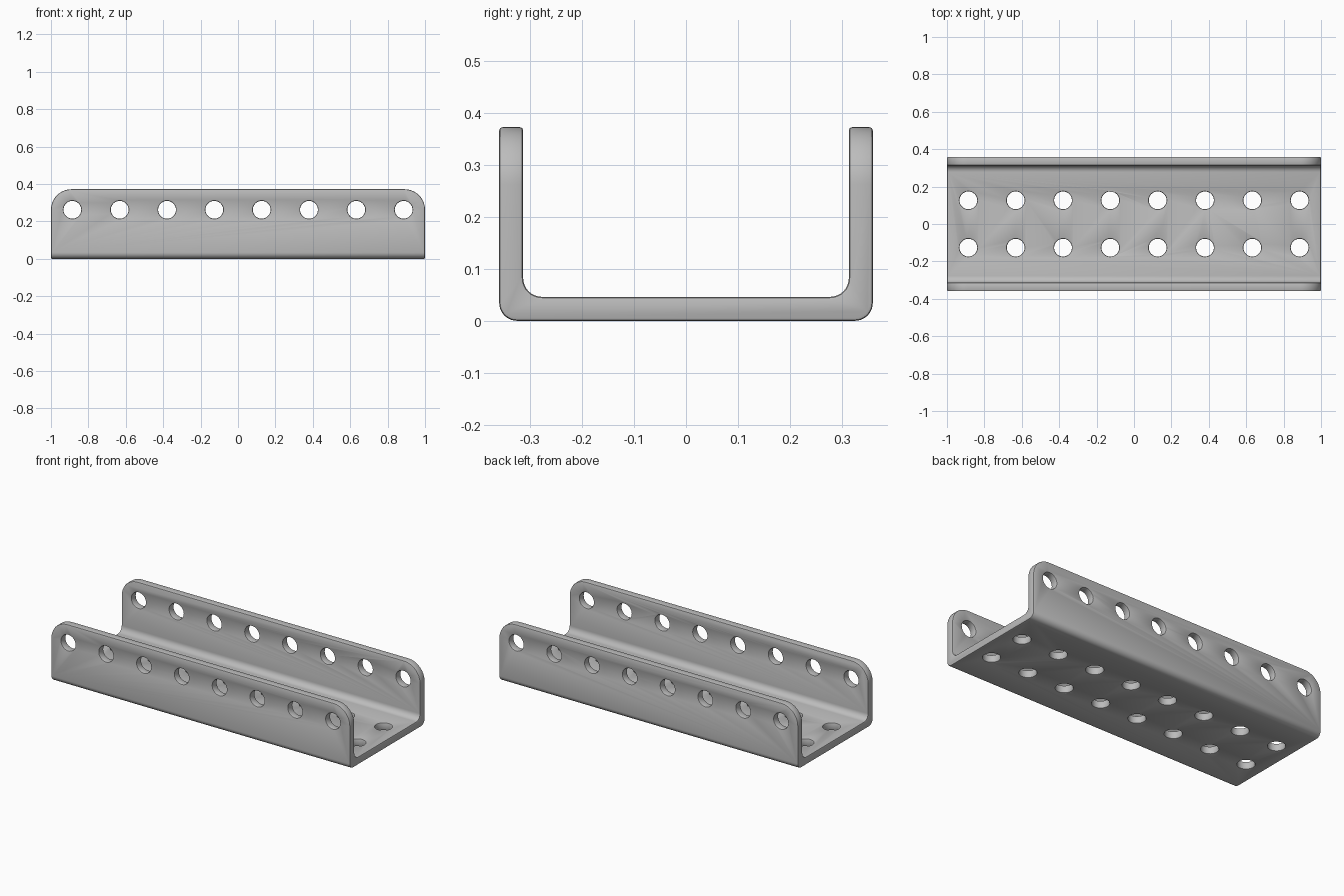
import bpy, bmesh, math
from mathutils import Vector

if "Cube" in bpy.data.objects:
    bpy.data.objects.remove(bpy.data.objects["Cube"], do_unlink=True)

HALF_Y, HEIGHT, WALL = 0.359, 0.372, 0.046
HOLE_R, PITCH, HOLE_Z = 0.0475, 0.253, 0.262
EDGE = 0.006

metal = bpy.data.materials.new("grey_metal")
metal.use_nodes = True
GREY = (0.5, 0.5, 0.5, 1)
metal.diffuse_color = GREY
metal.node_tree.nodes["Principled BSDF"].inputs["Base Color"].default_value = GREY


def arc(cx, cz, r, start, end, steps):
    """Points of an arc, angles in degrees."""
    angles = [math.radians(start + (end - start) * i / steps) for i in range(steps + 1)]
    return [(cx + r * math.cos(a), cz + r * math.sin(a)) for a in angles]


def prism(name, outline, axis, half):
    """Extrude a 2D outline symmetrically along x or y."""
    bm = bmesh.new()
    place = (lambda u, v: (-half, u, v)) if axis == "x" else (lambda u, v: (u, -half, v))
    face = bm.faces.new([bm.verts.new(place(u, v)) for u, v in outline])
    shift = Vector((2 * half, 0, 0) if axis == "x" else (0, 2 * half, 0))
    moved = bmesh.ops.extrude_face_region(bm, geom=[face])["geom"]
    bmesh.ops.translate(bm, vec=shift, verts=[v for v in moved if isinstance(v, bmesh.types.BMVert)])
    bmesh.ops.recalc_face_normals(bm, faces=bm.faces)
    return finish(name, bm)


def finish(name, bm):
    mesh = bpy.data.meshes.new(name)
    bm.to_mesh(mesh)
    bm.free()
    obj = bpy.data.objects.new(name, mesh)
    bpy.context.collection.objects.link(obj)
    mesh.materials.append(metal)
    return obj


def boolean(target, cutter, operation):
    mod = target.modifiers.new(cutter.name, "BOOLEAN")
    mod.object, mod.operation, mod.solver = cutter, operation, "EXACT"
    bpy.ops.object.modifier_apply(modifier=mod.name)
    bpy.data.objects.remove(cutter, do_unlink=True)


# U section with rounded bends, over-long so the side outline can trim it
bend, inner = 0.034, 0.036
wall_y, top = HALF_Y - WALL, HEIGHT + 0.1
half_section = (arc(HALF_Y - bend, bend, bend, 270, 360, 8) + [(HALF_Y, top), (wall_y, top)]
                + arc(wall_y - inner, WALL + inner, inner, 360, 270, 8))
section = half_section + [(-y, z) for y, z in reversed(half_section)]
channel = prism("channel", section, "x", 1.2)
bpy.context.view_layer.objects.active = channel
channel.select_set(True)

# Side outline with rounded upper corners
corner = 0.11
right_side = [(1, -0.1)] + arc(1 - corner, HEIGHT - corner, corner, 0, 90, 14)
outline = right_side + [(-x, z) for x, z in reversed(right_side)]
boolean(channel, prism("side_outline", outline, "y", 1), "INTERSECT")

# Rows of round holes through both flanges and the floor
for i in range(8):
    x = (i - 3.5) * PITCH
    circle = arc(x, HOLE_Z, HOLE_R, 0, 360, 32)[:-1]
    boolean(channel, prism("flange_hole", circle, "y", 1), "DIFFERENCE")
    for y in (-PITCH / 2, PITCH / 2):
        bm = bmesh.new()
        bmesh.ops.create_cone(bm, cap_ends=True, segments=32, radius1=HOLE_R, radius2=HOLE_R, depth=0.2)
        bmesh.ops.translate(bm, vec=(x, y, 0), verts=bm.verts)
        boolean(channel, finish("floor_hole", bm), "DIFFERENCE")

# Small rounding on every sharp edge
bevel = channel.modifiers.new("edge_rounding", "BEVEL")
bevel.width, bevel.segments = EDGE, 2
bevel.limit_method, bevel.angle_limit = "ANGLE", math.radians(40)
bevel.use_clamp_overlap = False
bpy.ops.object.modifier_apply(modifier=bevel.name)
bpy.ops.object.shade_smooth_by_angle(angle=math.radians(40))
